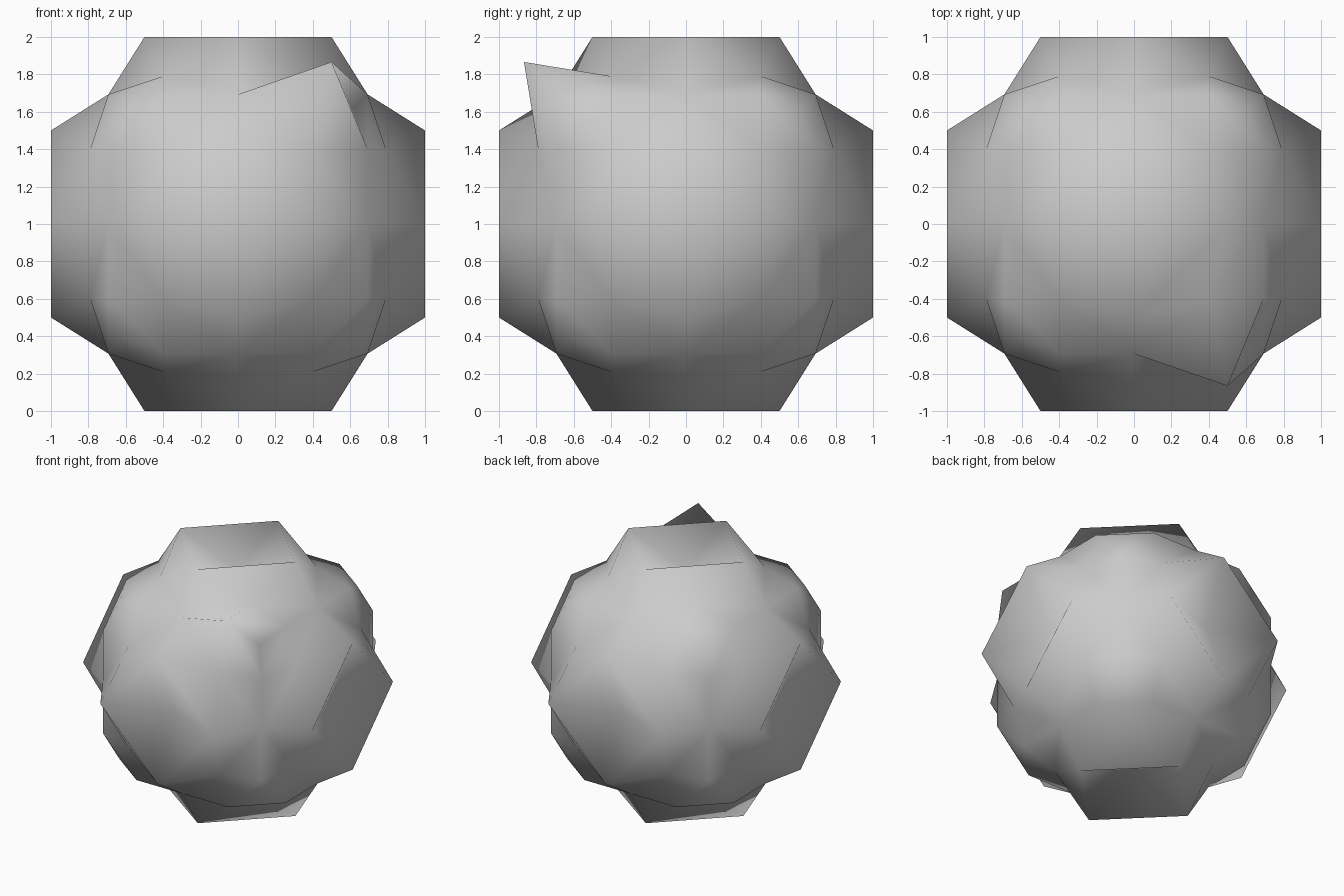
import bpy, bmesh
from itertools import product
from mathutils import Vector

if "Cube" in bpy.data.objects:
    bpy.data.objects.remove(bpy.data.objects["Cube"])

# Rounded cube on a 4 x 4 grid per side: real size of grid steps 0, 1 and 2,
# chosen by the kind of grid point (sorted absolute steps)
SIZE = {
    (0, 0, 2): (0, 0.4, 0.8),      # side centre
    (0, 1, 2): (0, 0.5, 1.0),      # raised ring points
    (1, 1, 2): (0, 0.4, 0.79),     # side inner corner
    (0, 2, 2): (0, 0.4, 0.693),    # rounded edge middle
    (1, 2, 2): (0, 0.4, 0.693),    # rounded edge quarter
    (2, 2, 2): (0, 0.4, 0.61),     # rounded corner
}
SPIKE = (1, -2, 2)                 # single point pulled outwards


def position(key):
    sizes = SIZE[tuple(sorted(abs(k) for k in key))]
    p = Vector([sizes[abs(k)] * (1 if k > 0 else -1) for k in key])
    if key == SPIKE:
        p *= 1.25
    return p + Vector((0, 0, 1))


bm = bmesh.new()
verts = {}


def vert(axis, side, u, v):
    key = [u, v]
    key.insert(axis, side)
    key = tuple(key)
    if key not in verts:
        verts[key] = bm.verts.new(position(key))
    return verts[key]


# Six sides, four mirrored quadrants each, cells split across the diagonal
for axis, side, su, sv in product(range(3), (-2, 2), (-1, 1), (-1, 1)):
    for i, j in product(range(2), repeat=2):
        a, b, c, d = [vert(axis, side, su * x, sv * y) for x, y in
                      ((i, j), (i + 1, j), (i + 1, j + 1), (i, j + 1))]
        bm.faces.new((a, b, d))
        bm.faces.new((b, c, d))

bmesh.ops.recalc_face_normals(bm, faces=bm.faces[:])
for f in bm.faces:
    f.smooth = True

mesh = bpy.data.meshes.new("knobbly_ball")
bm.to_mesh(mesh)
bm.free()
ball = bpy.data.objects.new("knobbly_ball", mesh)
bpy.context.collection.objects.link(ball)
